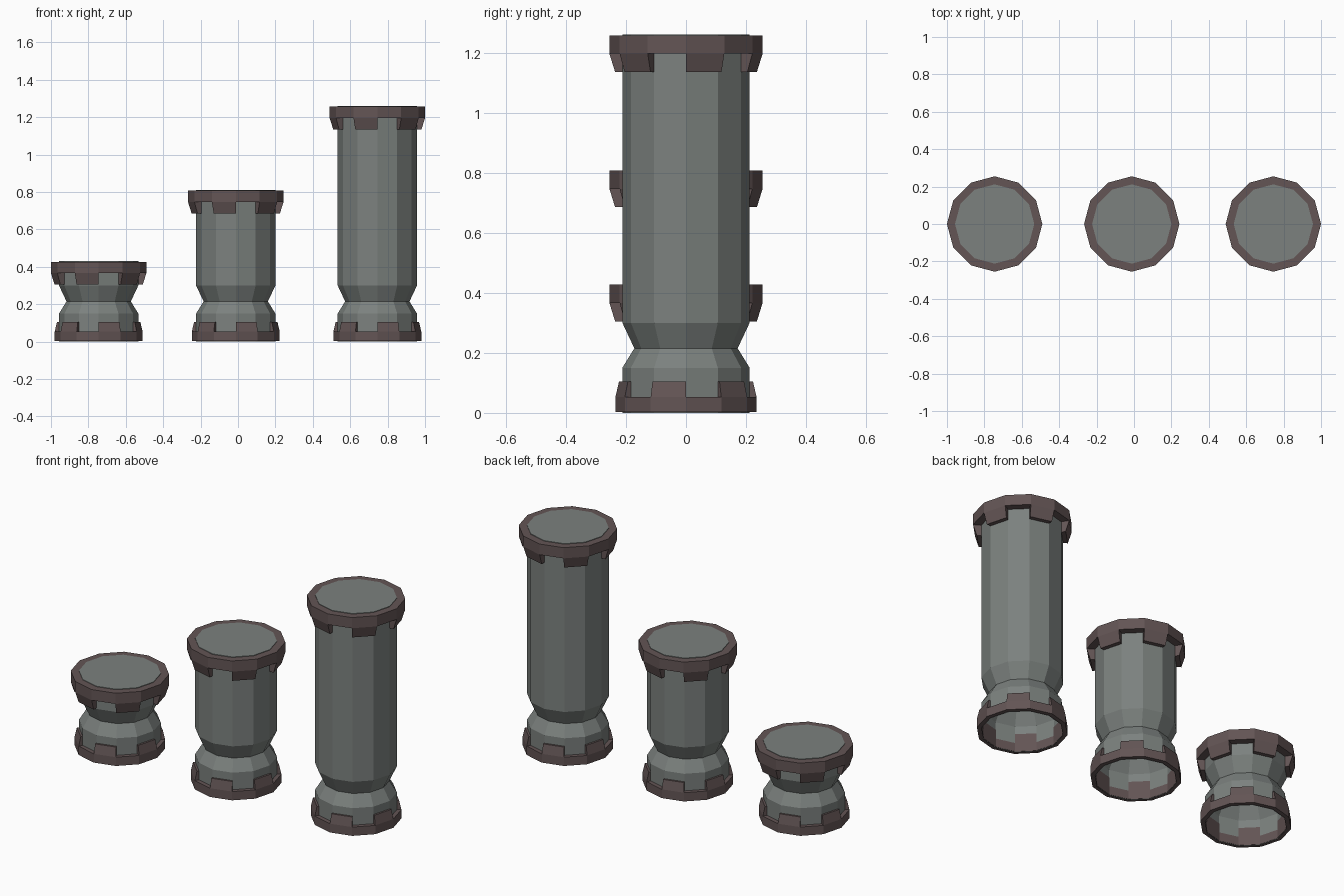
import bpy, bmesh
from math import cos, sin, pi

if "Cube" in bpy.data.objects:
    bpy.data.objects.remove(bpy.data.objects["Cube"])

SIDES = 12


def material(name, rgb):
    m = bpy.data.materials.new(name)
    m.diffuse_color = (*rgb, 1)
    m.use_nodes = True
    m.node_tree.nodes["Principled BSDF"].inputs["Base Color"].default_value = m.diffuse_color
    return m


STONE = material("grey_stone", (0.20, 0.22, 0.21))
TRIM = material("brown_trim", (0.125, 0.09, 0.09))


def finish(bm, name, x, mat):
    mesh = bpy.data.meshes.new(name)
    bm.to_mesh(mesh)
    bm.free()
    mesh.materials.append(mat)
    obj = bpy.data.objects.new(name, mesh)
    obj.location.x = x
    bpy.context.collection.objects.link(obj)


def loop(bm, r, z):
    return [bm.verts.new((r * cos(2 * pi * i / SIDES), r * sin(2 * pi * i / SIDES), z))
            for i in range(SIDES)]


def bridge(bm, a, b):
    return [bm.faces.new((a[i], a[(i + 1) % SIDES], b[(i + 1) % SIDES], b[i]))
            for i in range(SIDES)]


def shaft(name, x, top):
    # turned body with a pinched neck, capped on top and open underneath
    bm = bmesh.new()
    profile = [(0.212, 0), (0.212, 0.15), (0.172, 0.215), (0.212, 0.30), (0.212, top)]
    loops = [loop(bm, r, z) for r, z in profile]
    for a, b in zip(loops, loops[1:]):
        bridge(bm, a, b)
    bm.faces.new(loops[-1])
    finish(bm, name, x, STONE)


def collar(name, x, r, z_flat, z_tab, z_tip, r_tip, first):
    # twelve-sided band with a tapered tab on every second side
    bm = bmesh.new()
    inner = 0.21
    rings = [loop(bm, inner, z_flat), loop(bm, r, z_flat),
             loop(bm, r, z_tab), loop(bm, inner, z_tab)]
    for k in range(4):
        faces = bridge(bm, rings[k], rings[(k + 1) % 4])
        if k == 2:
            tab_side = faces
    tabs = bmesh.ops.extrude_discrete_faces(bm, faces=tab_side[first::2])["faces"]
    for v in {v for f in tabs for v in f.verts}:
        if v.co.xy.length > (inner + r) / 2:
            v.co.xy *= r_tip / r
        v.co.z = z_tip
    bmesh.ops.recalc_face_normals(bm, faces=bm.faces)
    finish(bm, name, x, TRIM)


for label, x, top in (("short", -0.745, 0.43), ("medium", -0.012, 0.81), ("tall", 0.745, 1.26)):
    shaft(label + "_column_shaft", x, top)
    collar(label + "_column_base", x, 0.235, 0.003, 0.053, 0.105, 0.223, 1)
    collar(label + "_column_capital", x, 0.255, top - 0.003, top - 0.064, top - 0.125, 0.236, 0)
